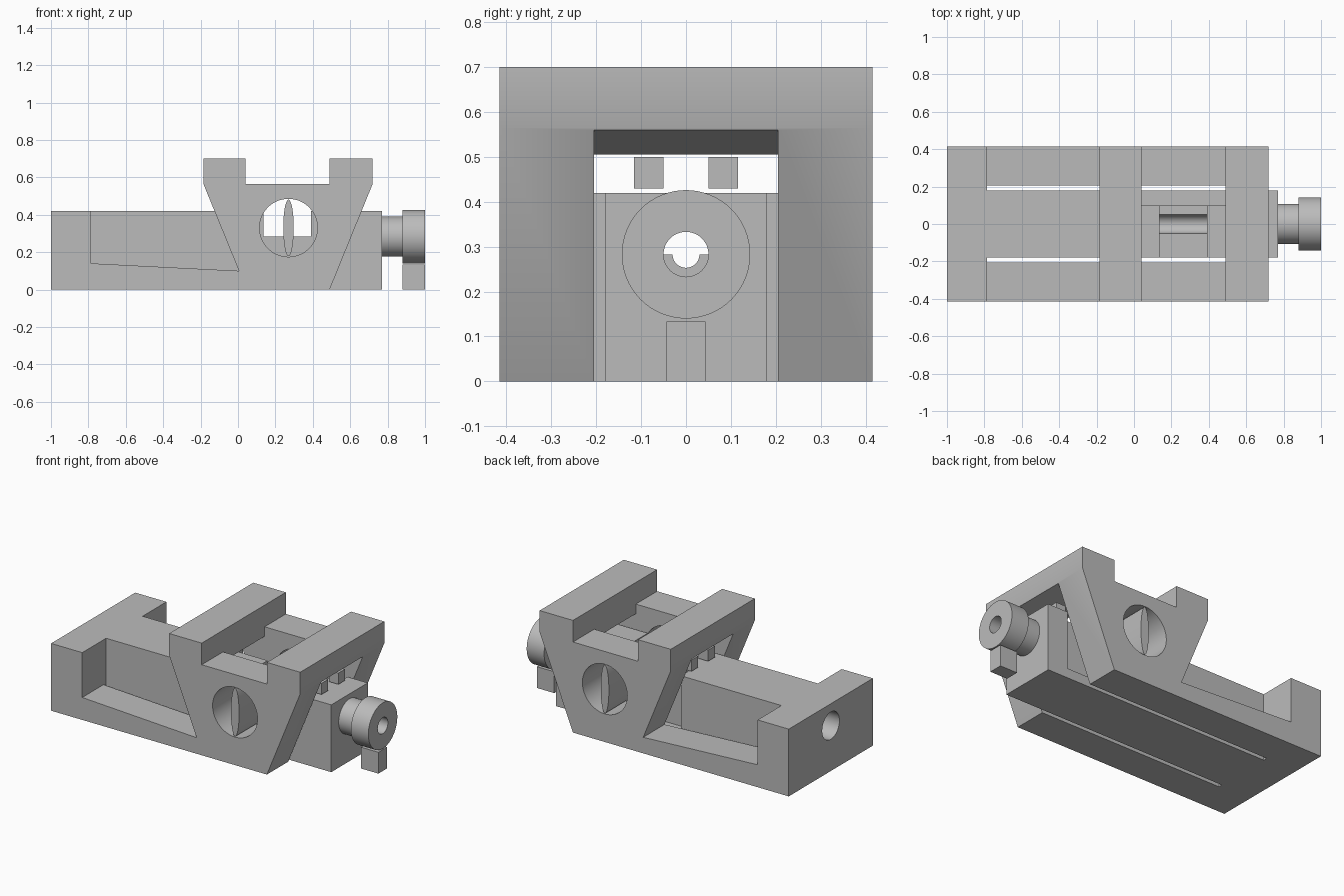
import bpy, bmesh, math
from mathutils import Vector

cube = bpy.data.objects.get("Cube")
if cube:
    bpy.data.objects.remove(cube, do_unlink=True)

grey = bpy.data.materials.new("light grey")
grey.use_nodes = True
colour = (0.5, 0.5, 0.5, 1)
grey.diffuse_color = colour
grey.node_tree.nodes["Principled BSDF"].inputs["Base Color"].default_value = colour

AXIS_Z = 0.283


def finish(name, bm):
    bmesh.ops.recalc_face_normals(bm, faces=bm.faces)
    mesh = bpy.data.meshes.new(name)
    bm.to_mesh(mesh)
    bm.free()
    mesh.materials.append(grey)
    obj = bpy.data.objects.new(name, mesh)
    bpy.context.collection.objects.link(obj)
    return obj


def prism(name, profile, y0, y1):
    """Extrude an x-z profile along y."""
    bm = bmesh.new()
    face = bm.faces.new([bm.verts.new((x, y0, z)) for x, z in profile])
    out = bmesh.ops.extrude_face_region(bm, geom=[face])
    verts = [v for v in out["geom"] if isinstance(v, bmesh.types.BMVert)]
    bmesh.ops.translate(bm, verts=verts, vec=(0, y1 - y0, 0))
    return finish(name, bm)


def box(name, x0, x1, y0, y1, z0, z1):
    return prism(name, [(x0, z0), (x1, z0), (x1, z1), (x0, z1)], y0, y1)


def ellipse(cx, cz, rx, rz, n=64):
    turns = [2 * math.pi * i / n for i in range(n)]
    return [(cx + rx * math.cos(t), cz + rz * math.sin(t)) for t in turns]


def lathe(name, profile, angle=2 * math.pi, closed=True):
    """Turn an (x, radius) profile about the screw axis."""
    bm = bmesh.new()
    verts = [bm.verts.new((x, -r, AXIS_Z)) for x, r in profile]
    edges = [bm.edges.new(pair) for pair in zip(verts, verts[1:])]
    if closed:
        edges.append(bm.edges.new((verts[-1], verts[0])))
    bmesh.ops.spin(bm, geom=verts + edges, cent=(0, 0, AXIS_Z), axis=(1, 0, 0),
                   angle=angle, steps=64)
    bmesh.ops.remove_doubles(bm, verts=bm.verts, dist=0.0001)
    bmesh.ops.holes_fill(bm, edges=bm.edges, sides=0)
    return finish(name, bm)


def cut(obj, cutters):
    for cutter in cutters:
        mod = obj.modifiers.new("cut", 'BOOLEAN')
        mod.operation = 'DIFFERENCE'
        mod.solver = 'EXACT'
        mod.object = cutter
    graph = bpy.context.evaluated_depsgraph_get()
    mesh = bpy.data.meshes.new_from_object(obj.evaluated_get(graph))
    obj.modifiers.clear()
    obj.data = mesh


def smooth(obj):
    bpy.ops.object.select_all(action='DESELECT')
    obj.select_set(True)
    bpy.context.view_layer.objects.active = obj
    bpy.ops.object.shade_smooth_by_angle(angle=math.radians(30))


# Outer frame: two side plates, end block and two top bars
frame = prism("outer_frame", [
    (-1, 0), (0.49, 0), (0.72, 0.565), (0.72, 0.70), (0.49, 0.70),
    (0.49, 0.565), (0.04, 0.565), (0.04, 0.70), (-0.185, 0.70),
    (-0.185, 0.565), (0.005, 0.10), (-0.785, 0.14), (-0.785, 0.42),
    (-1, 0.42)], -0.415, 0.415)

# Slot for the slider, with bar undersides rising outward
slot = prism("slot_cutter", [
    (-0.785, -0.1), (0.9, -0.1), (0.9, 0.603), (0.49, 0.505), (0.49, 0.9),
    (0.04, 0.9), (0.04, 0.505), (-0.185, 0.56), (-0.3, 0.588),
    (-0.785, 0.588)], -0.205, 0.205)
window = prism("window_cutter", ellipse(0.27, 0.33, 0.155, 0.155), -0.6, 0.6)
bore = lathe("bore_cutter", [
    (-1.1, 0), (-1.1, 0.085), (-0.2, 0.085), (-0.2, 0.05), (0.9, 0.05),
    (0.9, 0)], closed=False)
cut(frame, [slot, window, bore])

# Slider with a T-shaped pocket and the screw bore
slider = box("slider", -0.785, 0.77, -0.18, 0.18, 0, 0.42)
wide_pocket = box("wide_pocket_cutter", -0.09, 0.63, 0.10, 0.3, 0.06, 0.6)
neck_pocket = box("neck_pocket_cutter", 0.135, 0.39, -0.3, 0.15, AXIS_Z, 0.6)
cut(slider, [wide_pocket, neck_pocket, bore])

for helper in (slot, window, bore, wide_pocket, neck_pocket):
    bpy.data.objects.remove(helper, do_unlink=True)

# Hollow knob and half sleeve in the bore
knob = lathe("knob", [
    (0.77, 0.05), (0.77, 0.107), (0.88, 0.107), (0.88, 0.143), (1, 0.143),
    (1, 0.05)])
sleeve = lathe("bore_sleeve", [
    (0.40, 0.03), (0.40, 0.05), (0.60, 0.05), (0.60, 0.03)], angle=math.pi)
box("knob_support", 0.88, 1, -0.043, 0.043, 0, 0.133)

# Mirrored supports: window ribs and small blocks under the bars
ribs = []
for side, label in ((-1, "front"), (1, "back")):
    y0, y1 = sorted((side * 0.205, side * 0.415))
    ribs.append(prism(label + "_window_rib",
                      ellipse(0.27, 0.33, 0.028, 0.151), y0, y1))
    y0, y1 = sorted((side * 0.05, side * 0.116))
    for x, end in ((-0.085, "left"), (0.625, "right")):
        box(f"{label}_{end}_bar_support", x - 0.033, x + 0.033, y0, y1, 0.43, 0.50)

for obj in [frame, slider, knob, sleeve] + ribs:
    smooth(obj)
